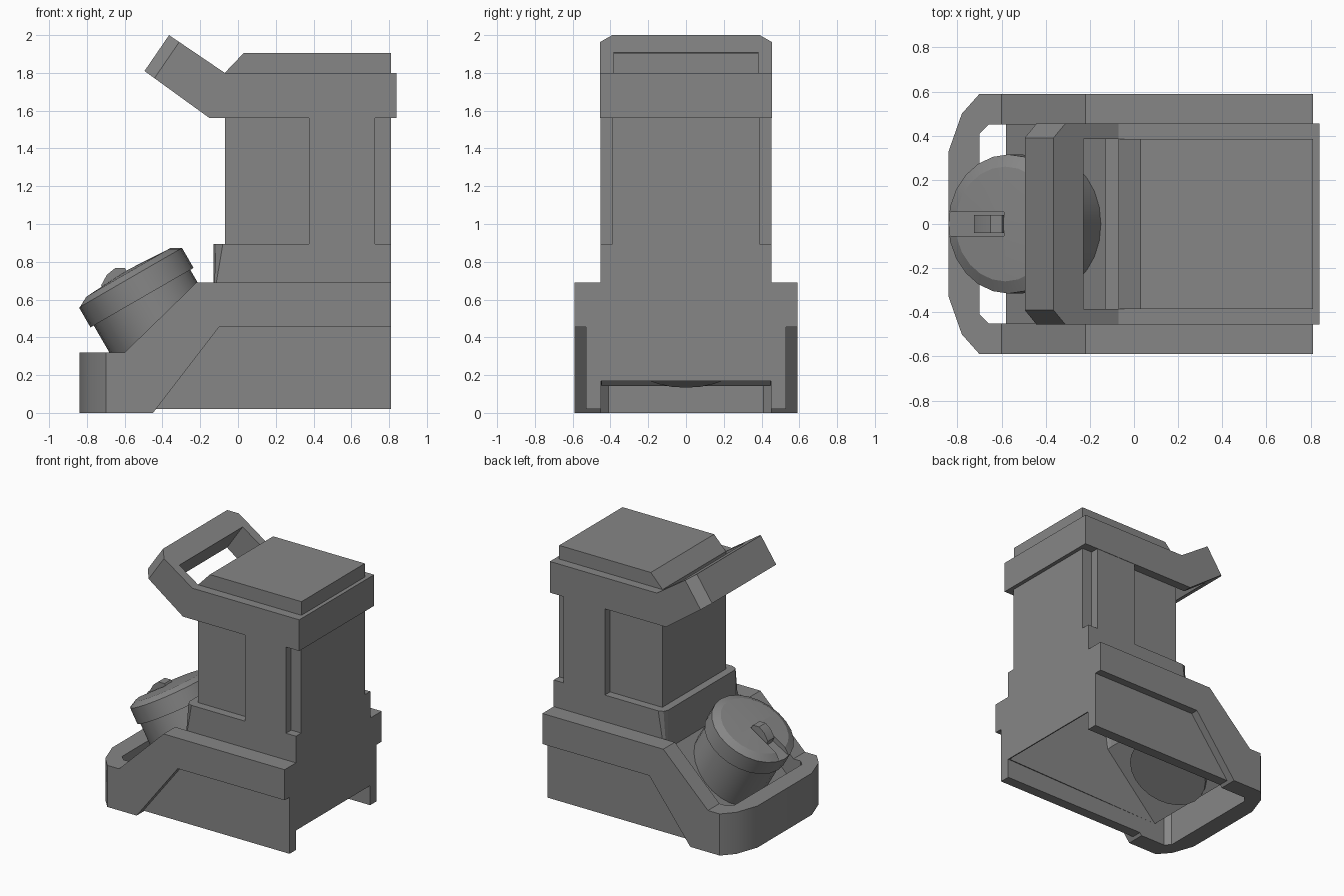
import bpy, bmesh, math
from mathutils import Matrix, Vector

cube = bpy.data.objects.get("Cube")
if cube:
    bpy.data.objects.remove(cube, do_unlink=True)

grey = bpy.data.materials.new("grey")
grey.use_nodes = True
GREY = (0.24, 0.24, 0.24, 1)
grey.diffuse_color = GREY
grey.node_tree.nodes["Principled BSDF"].inputs["Base Color"].default_value = GREY


def finish(name, bm, matrix=None):
    bmesh.ops.recalc_face_normals(bm, faces=bm.faces)
    if matrix:
        bm.transform(matrix)
    mesh = bpy.data.meshes.new(name)
    bm.to_mesh(mesh)
    bm.free()
    mesh.materials.append(grey)
    ob = bpy.data.objects.new(name, mesh)
    bpy.context.collection.objects.link(ob)
    return ob


def prism_bm(points, low, high, plan=False):
    """Extrude an XZ side profile along y, or an XY plan along z."""
    bm = bmesh.new()
    place = (lambda p, t: (p[0], p[1], t)) if plan else (lambda p, t: (p[0], t, p[1]))
    face = bm.faces.new([bm.verts.new(place(p, low)) for p in points])
    extruded = bmesh.ops.extrude_face_region(bm, geom=[face])
    moved = [v for v in extruded["geom"] if isinstance(v, bmesh.types.BMVert)]
    step = high - low
    bmesh.ops.translate(bm, verts=moved, vec=(0, 0, step) if plan else (0, step, 0))
    bmesh.ops.recalc_face_normals(bm, faces=bm.faces)
    return bm


def prism(name, points, low, high, plan=False, matrix=None):
    return finish(name, prism_bm(points, low, high, plan), matrix)


def box(name, x0, x1, y, z0, z1):
    return prism(name, [(x0, z0), (x1, z0), (x1, z1), (x0, z1)], -y, y)


def lathe(name, profile, matrix, sides=24):
    bm = bmesh.new()
    verts = [bm.verts.new((r, 0, z)) for r, z in profile]
    edges = [bm.edges.new(pair) for pair in zip(verts, verts[1:])]
    bmesh.ops.spin(bm, geom=verts + edges, cent=(0, 0, 0), axis=(0, 0, 1),
                   angle=math.tau, steps=sides)
    bmesh.ops.remove_doubles(bm, verts=bm.verts, dist=0.0005)
    return finish(name, bm, matrix)


def activate(ob):
    bpy.ops.object.select_all(action='DESELECT')
    ob.select_set(True)
    bpy.context.view_layer.objects.active = ob


def boolean(ob, cutter, operation):
    mod = ob.modifiers.new("cut", 'BOOLEAN')
    mod.operation, mod.object, mod.solver = operation, cutter, 'EXACT'
    activate(ob)
    bpy.ops.object.modifier_apply(modifier=mod.name)
    bpy.data.objects.remove(cutter, do_unlink=True)


def smooth(ob, degrees=35):
    activate(ob)
    bpy.ops.object.shade_smooth_by_angle(angle=math.radians(degrees))


# Base rim: a U-shaped plan trimmed to the stepped side profile
half = [(0.81, 0.59), (-0.70, 0.59), (-0.78, 0.50), (-0.84, 0.33)]
inner = [(-0.70, 0.41), (-0.66, 0.45), (0.81, 0.45)]
flip = lambda pts: [(x, -y) for x, y in reversed(pts)]
base_rim = prism("base_rim", half + flip(half) + flip(inner) + inner[:],
                 -0.1, 0.8, plan=True)
side = [(-0.9, 0), (-0.9, 0.32), (-0.60, 0.32), (-0.22, 0.69), (0.9, 0.69),
        (0.9, 0.455), (-0.10, 0.455), (-0.45, 0)]
boolean(base_rim, prism("rim_trim", side, -0.8, 0.8), 'INTERSECT')
smooth(base_rim)

# Recessed side panels below the rim
panel = [(-0.45, 0.02), (-0.10, 0.46), (0.81, 0.46), (0.81, 0.02)]
for label, s in (("left", 1), ("right", -1)):
    prism("side_panel_" + label, panel, s * 0.45, s * 0.53)

# Lower body: hollow shell, open underneath, with a sloping front
bm = prism_bm([(0.81, 0.17), (0.81, 0.895), (-0.13, 0.895), (-0.13, 0.60),
               (-0.58, 0.15)], -0.452, 0.452)
bm.normal_update()
bmesh.ops.delete(bm, geom=[f for f in bm.faces if f.normal.z < -0.9], context='FACES_ONLY')
corners = [e for e in bm.edges
           if all(abs(v.co.x + 0.13) < 0.001 for v in e.verts)
           and abs(e.verts[0].co.z - e.verts[1].co.z) > 0.1]
bmesh.ops.bevel(bm, geom=corners, offset=0.05, segments=2, profile=0.5, affect='EDGES')
lower_body = finish("lower_body", bm)
shell = lower_body.modifiers.new("shell", 'SOLIDIFY')
shell.thickness, shell.offset = 0.012, -1

# Tower with a pilaster standing proud on both sides
box("tower", -0.07, 0.81, 0.388, 0.88, 1.60)
box("pilaster", 0.375, 0.725, 0.452, 0.88, 1.60)

# Collar that sweeps up into the carrying handle
bm = prism_bm([(0.84, 1.56), (0.84, 1.80), (-0.07, 1.80), (-0.365, 2.0),
               (-0.495, 1.81), (-0.15, 1.56)], -0.455, 0.455)
tips = [e for e in bm.edges
        if all(v.co.x < -0.3 for v in e.verts)
        and abs(e.verts[0].co.y - e.verts[1].co.y) < 0.001]
bmesh.ops.bevel(bm, geom=tips, offset=0.065, segments=1, profile=0.5, affect='EDGES')
collar = finish("collar_and_handle", bm)
window = [(-0.07, 1.45), (-0.07, 2.0), (-0.165, 2.003), (-0.49, 1.528)]
boolean(collar, prism("window_cutter", window, -0.385, 0.385), 'DIFFERENCE')

# Lid with a sloping front edge
prism("lid", [(-0.07, 1.79), (-0.07, 1.80), (0.03, 1.905), (0.81, 1.905), (0.81, 1.79)],
      -0.385, 0.385)

# Tilted filler neck and cap
tilt = Matrix.Translation(Vector((-0.508, 0, 0.61))) @ Matrix.Rotation(math.radians(-30), 4, 'Y')
smooth(lathe("filler_neck", [(0, -0.38), (0.295, -0.38), (0.295, 0.02), (0, 0.02)], tilt))
cap = lathe("filler_cap", [(0, 0), (0.315, 0), (0.315, 0.122), (0.26, 0.152), (0, 0.166)], tilt)
slot = [(-0.4, 0.12), (-0.4, 0.3), (0, 0.3), (0, 0.12)]
boolean(cap, prism("slot_cutter", slot, -0.055, 0.055, matrix=tilt), 'DIFFERENCE')
smooth(cap, 25)

# Finger tab sitting in the cap slot
tab = [(-0.16, 0.1), (-0.155, 0.165), (-0.10, 0.198), (-0.045, 0.207), (0, 0.18), (0, 0.1)]
smooth(prism("cap_tab", tab, -0.04, 0.04, matrix=tilt))
